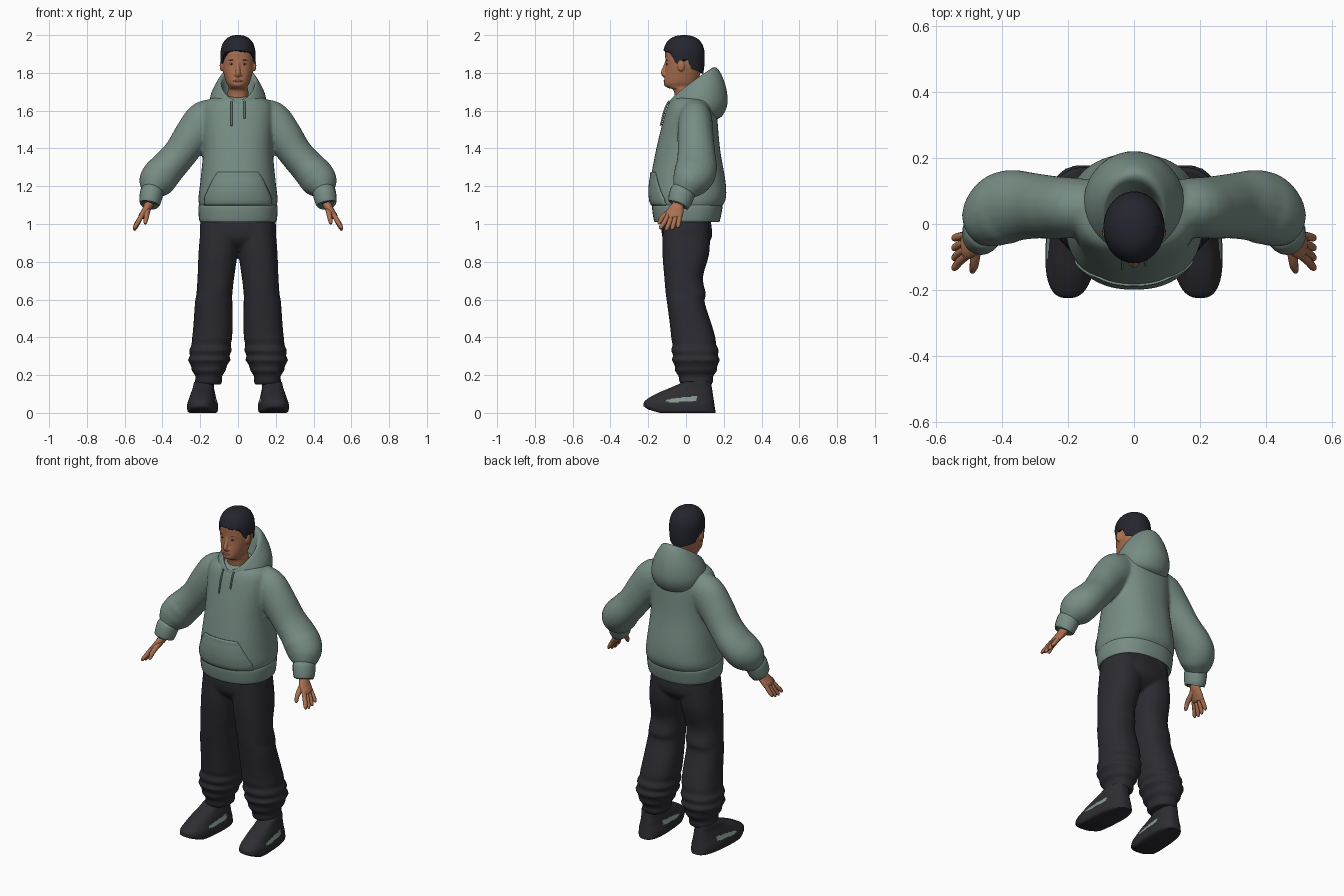
import bpy, bmesh, math
from mathutils import Vector, Matrix

if "Cube" in bpy.data.objects:
    bpy.data.objects.remove(bpy.data.objects["Cube"])


def material(name, *rgb):
    mat = bpy.data.materials.new(name)
    mat.use_nodes = True
    mat.diffuse_color = (*rgb, 1)
    mat.node_tree.nodes["Principled BSDF"].inputs["Base Color"].default_value = (*rgb, 1)
    return mat


GREEN = material("sage fleece", .185, .265, .23)
DARK = material("charcoal cloth", .024, .024, .031)
SHOE = material("shoe black", .026, .026, .032)
HAIR = material("dark hair", .018, .019, .027)
SKIN = material("warm skin", .41, .165, .083)
LIP = material("lip", .31, .11, .07)
WHITE = material("eye white", .5, .4, .34)
PATCH = material("shoe patch", .24, .32, .28)


def spline(rows, steps=5):
    """Catmull-Rom through rows of numbers."""
    out = []
    last = len(rows) - 1
    for i in range(last):
        before, start, end, after = (rows[min(max(i + j, 0), last)] for j in (-1, 0, 1, 2))
        for s in range(steps):
            t = s / steps
            out.append([q + t/2 * (r - p + t * (2*p - 5*q + 4*r - e + t * (3*(q - r) + e - p)))
                        for p, q, r, e in zip(before, start, end, after)])
    return out + [list(rows[-1])]


def skin(bm, rings, closed=True, cap=True):
    """Join rings of points with quads."""
    loops = [[bm.verts.new(p) for p in ring] for ring in rings]
    count = len(loops[0])
    for a, b in zip(loops, loops[1:]):
        for i in range(count if closed else count - 1):
            j = (i + 1) % count
            bm.faces.new((a[i], a[j], b[j], b[i]))
    if cap:
        bm.faces.new(loops[0])
        bm.faces.new(loops[-1])


def circle(count):
    return [2 * math.pi * i / count for i in range(count)]


def power(value, exponent):
    return math.copysign(abs(value) ** exponent, value)


def stack(bm, rows, round_off=.87, sides=40):
    """Upright form: rows are (z, x from, x to, y front, y back)."""
    rings = []
    for z, left, right, front, back in spline(rows):
        rings.append([((left + right + (right - left) * power(math.cos(a), round_off)) / 2,
                       (front + back + (back - front) * power(math.sin(a), round_off)) / 2, z)
                      for a in circle(sides)])
    skin(bm, rings)


def tube(bm, rows, sides=20):
    """Limb along a path: rows are (x, y, z, radius along y, other radius)."""
    points = spline(rows)
    rings = []
    for i, row in enumerate(points):
        ahead, behind = points[min(i + 1, len(points) - 1)], points[max(i - 1, 0)]
        along = (Vector(ahead[:3]) - Vector(behind[:3])).normalized()
        across = Vector((0, 1, 0))
        across = (across - along * across.dot(along)).normalized()
        other = along.cross(across)
        rings.append([Vector(row[:3]) + across * row[3] * math.cos(a) + other * row[4] * math.sin(a)
                      for a in circle(sides)])
    skin(bm, rings)


def ball(bm, centre, radii):
    bmesh.ops.create_uvsphere(bm, u_segments=16, v_segments=10, radius=1,
                              matrix=Matrix.Translation(centre) @ Matrix.Diagonal((*radii, 1)))


def flip(bm):
    """Add the mirrored half."""
    copy = bmesh.ops.duplicate(bm, geom=bm.verts[:] + bm.edges[:] + bm.faces[:])["geom"]
    verts = [v for v in copy if isinstance(v, bmesh.types.BMVert)]
    bmesh.ops.scale(bm, vec=(-1, 1, 1), verts=verts)


def finish(name, bm, *mats, rule=None, blend=0, voxel=.009):
    bmesh.ops.recalc_face_normals(bm, faces=bm.faces[:])
    mesh = bpy.data.meshes.new(name)
    bm.to_mesh(mesh)
    bm.free()
    for mat in mats:
        mesh.materials.append(mat)
    for face in mesh.polygons:
        face.material_index = int(rule(face.center)) if rule else 0
    mesh.shade_smooth()
    mesh.set_sharp_from_angle(angle=math.radians(50))
    ob = bpy.data.objects.new(name, mesh)
    bpy.context.collection.objects.link(ob)
    if blend:
        fuse = ob.modifiers.new("fuse", "REMESH")
        fuse.mode, fuse.voxel_size, fuse.use_smooth_shade = "VOXEL", voxel, True
        relax = ob.modifiers.new("relax", "SMOOTH")
        relax.factor, relax.iterations = .5, blend
    return ob


def part(name, mat, build, rows, mirror=False, **options):
    bm = bmesh.new()
    build(bm, rows, **options)
    if mirror:
        flip(bm)
    return finish(name, bm, mat)


def sym(*rows):
    return [(z, -half, half, front, back) for z, half, front, back in rows]


# Hoodie body with sleeves fused in
TORSO = sym((1.08, .2, -.17, .18), (1.13, .21, -.19, .21), (1.22, .2, -.19, .21), (1.4, .184, -.157, .18),
            (1.57, .19, -.115, .165), (1.64, .175, -.09, .155), (1.67, .13, -.06, .14), (1.68, .08, -.01, .11))
bm = bmesh.new()
tube(bm, [(.1, .05, 1.56, .08, .095), (.17, .05, 1.545, .09, .11), (.235, .05, 1.475, .095, .1),
          (.305, .055, 1.375, .1, .09), (.37, .055, 1.3, .11, .093), (.41, .04, 1.255, .11, .098),
          (.44, .01, 1.21, .09, .09), (.46, -.02, 1.165, .055, .05)])
flip(bm)
stack(bm, TORSO)
finish("hoodie_body", bm, GREEN, blend=5)
part("hoodie_hem", GREEN, stack, sym((1.06, .18, -.14, .15), (1.015, .19, -.16, .17),
     (1.02, .205, -.17, .18), (1.09, .21, -.18, .193), (1.105, .2, -.17, .185)))
part("sleeve_cuffs", GREEN, tube, [(.452, -.01, 1.185, .05, .045), (.455, -.015, 1.175, .066, .06),
     (.462, -.027, 1.14, .066, .06), (.469, -.037, 1.105, .058, .053),
     (.468, -.036, 1.11, .04, .035)], mirror=True)

# Hood: tilted rings (half width, y front, y back, z front, z back)
HOOD = [(.1, -.06, .14, 1.6, 1.55), (.14, -.085, .19, 1.61, 1.57), (.153, -.093, .22, 1.62, 1.64),
        (.142, -.092, .21, 1.635, 1.73), (.114, -.088, .18, 1.65, 1.805), (.096, -.083, .15, 1.65, 1.83),
        (.085, -.074, .12, 1.645, 1.8), (.073, -.055, .09, 1.6, 1.69)]
bm = bmesh.new()
rings = []
for half, front, back, low, high in spline(HOOD):
    ring = []
    for a in circle(48):
        t = (1 - math.cos(a)) / 2
        ring.append((half * math.sin(a), front + (back - front) * t, low + (high - low) * t ** .8))
    rings.append(ring)
skin(bm, rings, cap=False)
finish("hood", bm, GREEN)


def chest(x, z):
    """Front surface of the torso."""
    row = min(spline(TORSO, 12), key=lambda r: abs(r[0] - z))
    half, front, back = row[2:]
    bulge = max(0, 1 - abs(x / half) ** 2.3) ** .435
    return (front + back - (back - front) * bulge) / 2


# Kangaroo pocket follows the belly
bm = bmesh.new()
rows = []
for i in range(17):
    v = i / 16
    z = 1.1 + .175 * v
    half = .178 - .073 * max(0, v - .2) ** 1.2
    half = .178 if v < .2 else .105 + .073 * (1.25 - 1.25 * v) ** .8
    xs = [half * u / 12 for u in range(-12, 13)]
    rows.append([(x, chest(x, z) - .003, z) for x in xs])
skin(bm, rows, closed=False, cap=False)
pocket = finish("front_pocket", bm, GREEN)
solid = pocket.modifiers.new("thickness", "SOLIDIFY")
solid.thickness, solid.offset = .006, 0

# Drawstrings
for side, x, end in (("left", .035, 1.56), ("right", -.035, 1.52)):
    heights = [1.65 + (end - 1.65) * i / 5 for i in range(6)]
    part(side + "_drawstring", GREEN, tube,
         [(x, chest(x, z) - .008, z, .005, .005) for z in heights], sides=8)

# Trousers: hips and legs fused, with folds gathered above the ankles
bm = bmesh.new()
stack(bm, [(.15, .09, .225, -.025, .135), (.2, .08, .23, -.045, .15), (.28, .045, .26, -.07, .175),
           (.42, .03, .24, -.08, .15), (.58, .03, .228, -.1, .1), (.63, .03, .22, -.107, .105),
           (.72, .02, .214, -.115, .09), (.86, 0, .208, -.125, .125), (1.06, -.02, .19, -.12, .12)])
for v in bm.verts:
    if v.co.z < .36:
        swell = 1 + .05 * math.sin(110 * (v.co.z - .15))
        v.co.x = .155 + (v.co.x - .155) * swell
        v.co.y = .05 + (v.co.y - .05) * swell
flip(bm)
stack(bm, sym((.855, .12, -.06, .07), (.93, .2, -.126, .137), (1.07, .19, -.12, .12)))
finish("trousers", bm, DARK, blend=3, voxel=.008)

# Shoes with side patches, toes turned out: rows are (z, half width, toe)
bm = bmesh.new()
LAST = [(0, .066, -.2), (.01, .077, -.22), (.04, .079, -.225), (.06, .075, -.22), (.08, .068, -.195),
        (.105, .062, -.15), (.13, .055, -.09), (.16, .051, -.02), (.165, .045, -.01)]
stack(bm, [(z, .185 - half, .185 + half, toe, .157 - .15 * z) for z, half, toe in LAST],
      round_off=.75, sides=64)
for v in bm.verts:
    v.co.x -= .07 * v.co.y
    v.co.z += .3 * max(0, -.14 - v.co.y) * (v.co.z < .03)
flip(bm)


def on_patch(c):
    return -.1 < c.y < .055 and abs(c.z - .072 - c.y / 10) < .013 + .06 * min(0, c.y)


finish("shoes", bm, SHOE, PATCH, rule=on_patch)
part("ankles", SKIN, stack, [(z, .14, .22, .01, .125) for z in (.14, .2)], mirror=True)

# Hands: palm, four fingers, thumb
bm = bmesh.new()
tube(bm, [(.46, -.03, 1.14, .03, .026), (.473, -.042, 1.1, .032, .024), (.49, -.055, 1.07, .043, .02),
          (.51, -.065, 1.04, .044, .018), (.515, -.066, 1.03, .036, .01)])
for i, reach in enumerate((.055, .066, .07, .062)):
    y = -.034 - .021 * i
    tip = y - .009 * i - .008
    tube(bm, [(.509, y, 1.045, .012, .013), (.53, (y + tip) / 2, 1.04 - reach / 2, .0125, .0125),
              (.545, tip, 1.04 - reach * .9, .011, .01), (.549, tip, 1.035 - reach, .005, .005)], sides=10)
tube(bm, [(.478, -.055, 1.085, .018, .018), (.485, -.12, 1.04, .014, .014),
          (.49, -.14, 1.01, .01, .01), (.49, -.147, 1, .005, .005)], sides=10)
flip(bm)
finish("hands", bm, SKIN)

# Head with neck, ears and nose fused
bm = bmesh.new()
stack(bm, sym((1.58, .06, -.055, .08), (1.7, .055, -.063, .062), (1.72, .05, -.095, .06),
              (1.733, .053, -.114, .06), (1.757, .065, -.116, .065), (1.83, .084, -.108, .084),
              (1.88, .086, -.11, .088), (1.93, .08, -.104, .08), (1.985, .03, -.04, .03)), round_off=.93)
tube(bm, [(0, -.1, 1.868, .008, .01), (0, -.11, 1.84, .008, .009), (0, -.12, 1.8, .013, .014),
          (0, -.108, 1.778, .008, .012)], sides=14)
for side in (-1, 1):
    ball(bm, (side * .014, -.11, 1.79), (.009, .01, .008))
    ball(bm, (side * .087, -.026, 1.84), (.01, .02, .032))
finish("head", bm, SKIN, blend=2, voxel=.004)

# Eyes, brows, lips
for name, mat, y, radii in (("eyeballs", WHITE, -.0965, (.0125, .008, .004)),
                            ("irises", HAIR, -.1015, (.006, .0045, .0045))):
    part(name, mat, lambda bm, centre: ball(bm, centre, radii), (.033, y, 1.847), mirror=True)
part("eyebrows", HAIR, tube, [(.016, -.1055, 1.864, .002, .002), (.034, -.1015, 1.869, .003, .003),
     (.054, -.0885, 1.866, .002, .002)], mirror=True, sides=8)
part("lips", LIP, tube, [(x, -.115 + 12 * x * x, 1.757, .004, .006 - 6 * x * x)
                         for x in (-.024, -.01, .01, .024)], sides=10)


def hairline(angle):
    """Lower hair edge by angle from the face: fringe, sideburn, ear gap, nape."""
    keys = [(0, 1.92), (50, 1.91), (66, 1.85), (80, 1.85), (88, 1.87), (100, 1.87), (112, 1.82), (180, 1.79)]
    for (a, low), (b, high) in zip(keys, keys[1:]):
        if angle <= b:
            return low + (high - low) * (angle - a) / (b - a)


# Short hair cap grown from the hairline to the crown
bm = bmesh.new()
rings = []
for j in range(15):
    ring = []
    for a in circle(90):
        low = hairline(math.degrees(math.acos(math.cos(a))))
        z = low + (1.9995 - low) * math.sin(math.pi / 2 * j / 14)
        depth = .11 if z > 1.89 else .2
        size = (1 - (abs(z - 1.89) / depth) ** 2.4) ** .417
        ring.append((.093 * size * math.sin(a), -.011 - .11 * size * math.cos(a), z))
    rings.append(ring)
skin(bm, rings)
finish("hair", bm, HAIR)
